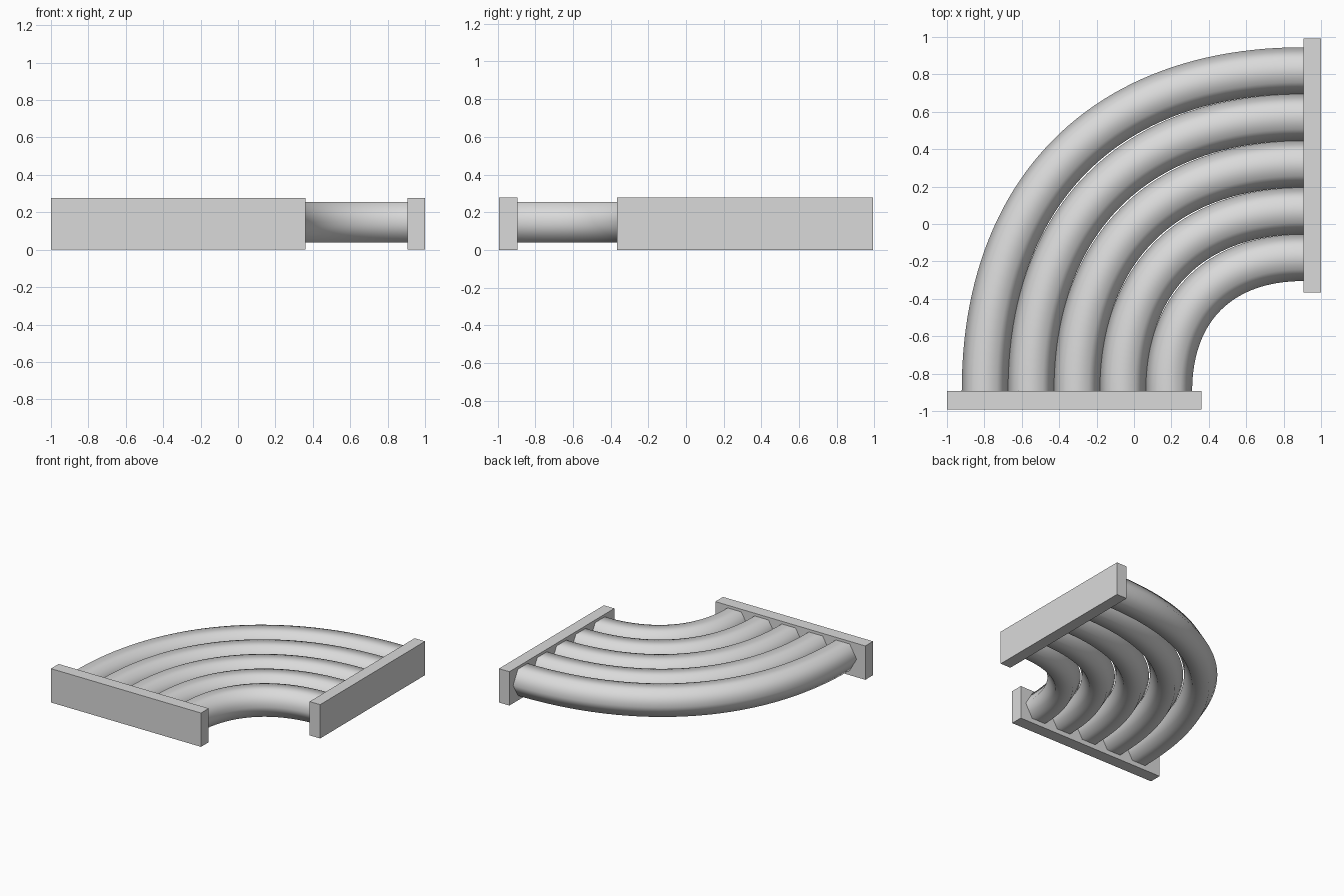
import bpy, bmesh, math
from mathutils import Vector

cube = bpy.data.objects.get("Cube")
if cube:
    bpy.data.objects.remove(cube, do_unlink=True)

grey = bpy.data.materials.new("light grey")
grey.use_nodes = True
grey.diffuse_color = (0.7, 0.7, 0.7, 1)
grey.node_tree.nodes["Principled BSDF"].inputs["Base Color"].default_value = (0.7, 0.7, 0.7, 1)

TUBES, SIDES, STEPS = 5, 6, 48
RADIUS, MID_Z = 0.125, 0.147
FRONT_Y, RIGHT_X = -0.893, 0.905      # inner faces of the two end plates
HANDLE = 0.622                         # handle length, fuller than a true quarter circle


def finish(name, bm, smooth=False):
    bmesh.ops.recalc_face_normals(bm, faces=bm.faces)
    mesh = bpy.data.meshes.new(name)
    bm.to_mesh(mesh)
    bm.free()
    mesh.materials.append(grey)
    for poly in mesh.polygons:
        poly.use_smooth = smooth
    obj = bpy.data.objects.new(name, mesh)
    bpy.context.collection.objects.link(obj)
    return obj


def plate(name, low, high):
    bm = bmesh.new()
    bmesh.ops.create_cube(bm, size=1)
    low, high = Vector(low), Vector(high)
    bmesh.ops.scale(bm, vec=high - low, verts=bm.verts)
    bmesh.ops.translate(bm, vec=(low + high) / 2, verts=bm.verts)
    return finish(name, bm)


def bent_tube(name, start, end):
    """Six-sided smooth tube swept along a quarter bend."""
    corner = Vector((start.x, end.y, MID_Z))
    h1, h2 = start.lerp(corner, HANDLE), end.lerp(corner, HANDLE)
    bm = bmesh.new()
    rings = []
    for i in range(STEPS + 1):
        t = i / STEPS
        u = 1 - t
        point = u**3 * start + 3 * u * u * t * h1 + 3 * u * t * t * h2 + t**3 * end
        along = (u * u * (h1 - start) + 2 * u * t * (h2 - h1) + t * t * (end - h2)).normalized()
        side = along.cross(Vector((0, 0, 1)))
        ring = []
        for k in range(SIDES):
            a = math.tau * k / SIDES
            offset = side * math.cos(a) + Vector((0, 0, math.sin(a)))
            ring.append(bm.verts.new(point + offset * RADIUS))
        rings.append(ring)
    for a, b in zip(rings, rings[1:]):
        for k in range(SIDES):
            n = (k + 1) % SIDES
            bm.faces.new((a[k], a[n], b[n], b[k]))
    return finish(name, bm, smooth=True)


# End plates
plate("front_plate", (-1, -0.993, 0), (0.36, FRONT_Y, 0.277))
plate("right_plate", (RIGHT_X, -0.365, 0), (1, 0.993, 0.277))

# Nested tubes, outermost first
for n in range(TUBES):
    bent_tube(f"tube_{n + 1}",
              Vector((-0.796 + n * 0.2455, FRONT_Y, MID_Z)),
              Vector((RIGHT_X, 0.82 - n * 0.25, MID_Z)))
